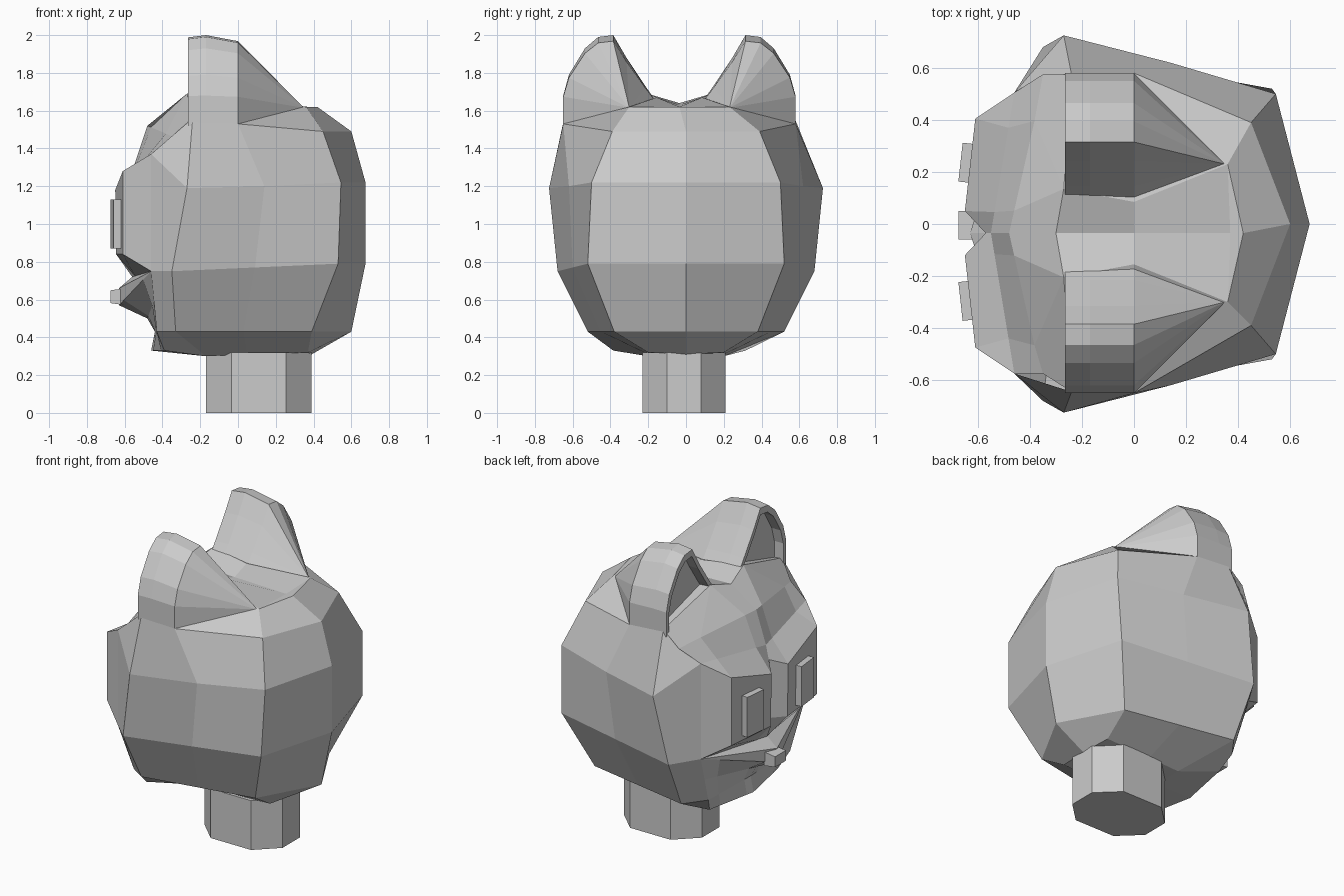
import bpy, bmesh, math
from mathutils import Vector, Matrix

if "Cube" in bpy.data.objects:
    bpy.data.objects.remove(bpy.data.objects["Cube"])

OFF = -0.035  # face and ears sit slightly to one side


def finish(bm, name):
    bmesh.ops.remove_doubles(bm, verts=bm.verts, dist=0.0005)
    bmesh.ops.recalc_face_normals(bm, faces=bm.faces)
    me = bpy.data.meshes.new(name)
    bm.to_mesh(me)
    bm.free()
    ob = bpy.data.objects.new(name, me)
    bpy.context.collection.objects.link(ob)
    return ob


def add_face(bm, pts):
    """Face from points, skipping repeated ones."""
    clean = []
    for p in pts:
        if all((p - q).length > 1e-4 for q in clean):
            clean.append(p)
    if len(clean) > 2:
        bm.faces.new([bm.verts.new(p) for p in clean])


def shift(p):
    moved = p.x < -0.36 or p.z > 1.5 or (abs(p.y) < 1e-4 and p.x < -0.25)
    return Vector((p.x, p.y + (OFF if moved else 0), p.z))


def sheet(bm, rows):
    """Skin a grid of points on both sides of the middle plane."""
    for side in (1, -1):
        g = [[shift(Vector((p[0], p[1] * side, p[2]))) for p in r] for r in rows]
        for a, b in zip(g, g[1:]):
            for i in range(len(a) - 1):
                add_face(bm, (a[i], a[i + 1], b[i + 1], b[i]))


# Head shell: vertical profiles from cheek round to the back centre
side = [(-.17, 0, .30), (-.17, .2, .30), (-.33, .52, .43), (-.35, .68, .75),
        (-.27, .725, 1.19), (-.24, .61, 1.56), (-.27, .17, 1.69), (-.3, 0, 1.64)]
cheek = [(-.46, 0, .33), (-.39, .35, .33), (-.43, .42, .43), (-.46, .54, .75),
         (-.46, .54, 1.37)] + side[5:]
middle = [(.05, 0, .30), (.05, .2, .31), (.03, .45, .43), (.09, .6, .77),
          (.14, .62, 1.2), (0, .615, 1.53), (0, .12, 1.67), (0, 0, 1.63)]
back = [(.37, 0, .31), (.37, .2, .32), (.39, .38, .43), (.53, .52, .79),
        (.545, .5, 1.22), (.45, .39, 1.49), (.36, .265, 1.62), (.37, 0, 1.62)]
back_mid = [(.39, 0, .31), (.39, 0, .31), (.6, 0, .43), (.675, 0, .79),
            (.675, 0, 1.22), (.6, 0, 1.49), (.42, 0, 1.62), (.42, 0, 1.62)]
bm = bmesh.new()
sheet(bm, [cheek, side, middle, back, back_mid])


# Face: rows from centre line to cheek, with raised eye panels
def row(c, k):
    c, k = Vector(c), Vector(k)
    return [c, c.lerp(k, .15), c.lerp(k, .75), k]


low, high = cheek[3], cheek[4]
face = [row((-.46, 0, .33), cheek[1]),
        row((-.44, 0, .43), cheek[2]),
        row((-.48, 0, .50), (-.445, .48, .59)),
        row((-.63, 0, .57), low),
        row((-.63, 0, .66), low),
        row((-.56, 0, .72), low),
        [(-.57, 0, .84), (-.645, .085, .84), (-.61, .44, .84), low],
        [(-.57, 0, 1.22), (-.65, .085, 1.18), (-.61, .44, 1.28), high],
        row((-.55, 0, 1.31), high),
        row((-.48, 0, 1.52), (-.35, .575, 1.465)),
        [side[7], side[6], side[6], side[5]]]
sheet(bm, face)
finish(bm, "head")

# Ears: arched hoods with a recessed front, tapering to a point behind
arch = [(.615, 1.52), (.615, 1.68), (.585, 1.79), (.5, 1.93), (.43, 1.99),
        (.35, 2.0), (.28, 1.88), (.18, 1.73), (.11, 1.63)]


def ear_ring(x, sz, sy=1.0):
    return [(x, .37 + (y - .37) * sy, 1.6 + (z - 1.6) * (sz if z > 1.6 else 1))
            for y, z in arch]


for s, label in ((1, "ear_left"), (-1, "ear_right")):
    bm = bmesh.new()
    rings = [ear_ring(-.2, .86, .88), ear_ring(-.265, .86, .88),
             ear_ring(-.265, .97), ear_ring(-.17, 1), ear_ring(0, .92),
             [(.35, .265, 1.615)] * len(arch)]
    rings = [[Vector((x, y * s + OFF, z)) for x, y, z in r] for r in rings]
    add_face(bm, rings[0])
    for a, b in zip(rings, rings[1:]):
        for i in range(len(a)):
            j = (i + 1) % len(a)
            add_face(bm, (a[i], a[j], b[j], b[i]))
    finish(bm, label)


def box(loc, size, rot=0):
    bm = bmesh.new()
    m = Matrix.Translation(loc) @ Matrix.Rotation(rot, 4, 'Z') @ Matrix.Diagonal((*size, 1))
    bmesh.ops.create_cube(bm, size=1, matrix=m)
    return bm


# Eyes: thin plates on the panels
for s, label in ((1, "eye_left"), (-1, "eye_right")):
    finish(box((-.642, .265 * s + OFF + .005, 1.0), (.05, .15, .26), -.11 * s), label)

# Nose: small block narrowed toward its front
bm = box((-.635, -.005, .615), (.08, .11, .09))
for v in bm.verts:
    if v.co.x < -.64:
        v.co.z = .615 + (v.co.z - .615) * .75
finish(bm, "nose")

# Neck: eight-sided oval post with wider front and back flats
bm = bmesh.new()
bmesh.ops.create_cone(bm, cap_ends=True, segments=8, radius1=1, radius2=1, depth=1)
for i, v in enumerate(sorted(bm.verts, key=lambda v: (v.co.z > 0, math.atan2(v.co.y, v.co.x)))):
    a = (i % 8 + .5) * math.pi / 4
    x = .28 if abs(math.cos(a)) > .7 else .145
    y = .22 if abs(math.sin(a)) > .7 else .09
    v.co = (.11 + math.copysign(x, math.cos(a)), -.01 + math.copysign(y, math.sin(a)),
            .32 if v.co.z > 0 else 0)
finish(bm, "neck")
